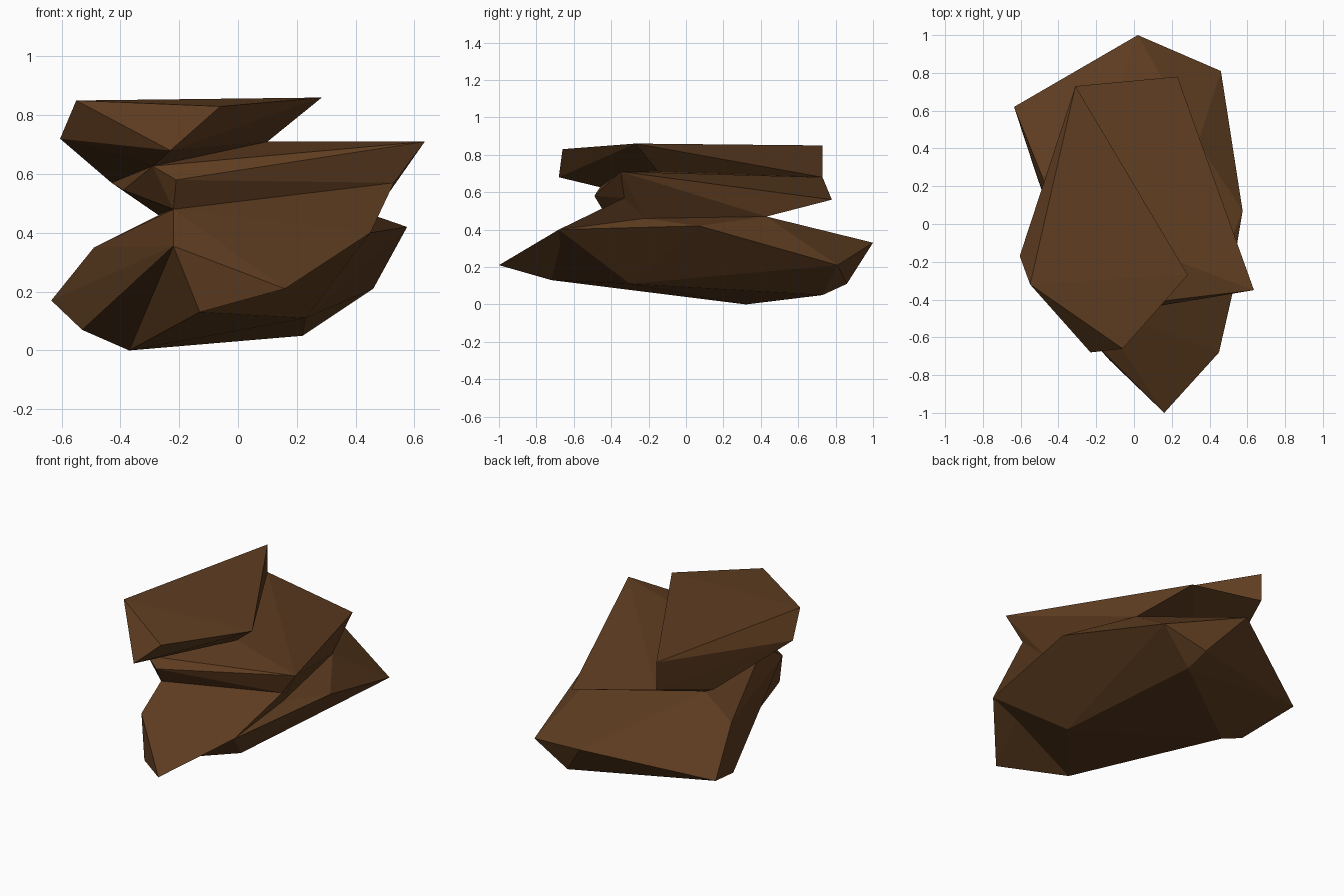
import bpy
import bmesh
from mathutils import Vector

default_cube = bpy.data.objects.get("Cube")
if default_cube:
    bpy.data.objects.remove(default_cube, do_unlink=True)


def make_material(name, color):
    material = bpy.data.materials.new(name)
    material.use_nodes = True
    material.diffuse_color = color
    shader = material.node_tree.nodes["Principled BSDF"]
    shader.inputs["Base Color"].default_value = color
    shader.inputs["Roughness"].default_value = 1
    return material


brown_stone = make_material("brown_stone", (.115, .047, .015, 1))


def corner(x, y, z):
    return Vector((x, y, z))


def chiselled_slab(name, corners):
    """Wrap flat facets around the corners of one block of rock."""
    mesh = bpy.data.meshes.new(name)
    bm = bmesh.new()
    for point in corners:
        bm.verts.new(point)
    hull = bmesh.ops.convex_hull(bm, input=bm.verts)
    loose = [v for v in bm.verts if not v.link_faces]
    bmesh.ops.delete(bm, geom=loose, context="VERTS")
    bmesh.ops.recalc_face_normals(bm, faces=bm.faces)
    bm.to_mesh(mesh)
    bm.free()
    mesh.materials.append(brown_stone)
    slab = bpy.data.objects.new(name, mesh)
    bpy.context.scene.collection.objects.link(slab)
    return slab


# Corners around the waist, between base and ledge
front_notch = corner(-.22, -.43, .48)
right_notch = corner(.46, -.22, .46)
back_notch = corner(.34, .43, .47)
left_notch = corner(-.27, .2, .46)
waist = [front_notch, right_notch, back_notch, left_notch]

# Corners around the rim of the base
front_nose = corner(.16, -1, .21)
front_shoulder = corner(.45, -.68, .4)
right_point = corner(.575, .07, .42)
back_right_point = corner(.46, .81, .21)
back_point = corner(.02, 1, .33)
front_left_fold = corner(-.22, -.62, .355)

# Corners under the base
front_foot = corner(-.13, -.72, .13)
right_foot = corner(.23, -.3, .11)
left_foot = corner(-.37, .32, 0)
back_feet = [corner(.22, .73, .05), corner(.2, .86, .11)]

# Corners where the ledge meets the cap
ledge_underside = corner(.53, -.33, .57)
seams = [
    corner(.1, -.15, .71),
    corner(-.31, .73, .68),
    corner(-.43, .35, .57),
    corner(-.29, -.46, .627),
]

# Base, in blocks that meet along its inward folds
base_core = [front_left_fold, left_foot, right_foot, right_point]
chiselled_slab("base_front", base_core + waist + [
    front_shoulder,
    front_foot,
])
chiselled_slab("base_back", base_core + waist + back_feet + [
    back_right_point,
    back_point,
])
chiselled_slab("base_left", back_feet + [
    front_left_fold,
    left_foot,
    back_point,
    front_notch,
    left_notch,
    corner(-.635, .62, .17),
    corner(-.49, .26, .35),
    corner(-.53, .3, .07),
])

# Prow joining the base to the overhanging ledge
chiselled_slab("front_prow", [
    front_notch,
    ledge_underside,
    front_shoulder,
    front_nose,
    front_foot,
    front_left_fold,
    right_notch,
])

# Middle ledge
chiselled_slab("middle_ledge", seams + waist + [
    corner(.635, -.35, .71),
    corner(.23, .78, .56),
    corner(-.21, -.49, .58),
    corner(-.39, -.2, .545),
    ledge_underside,
])

# Leaning cap layer
chiselled_slab("cap_layer", seams + [
    corner(-.55, -.32, .85),
    corner(-.06, -.66, .83),
    corner(.285, -.27, .86),
    corner(-.31, .73, .85),
    corner(-.605, -.17, .72),
    corner(-.23, -.68, .68),
])
